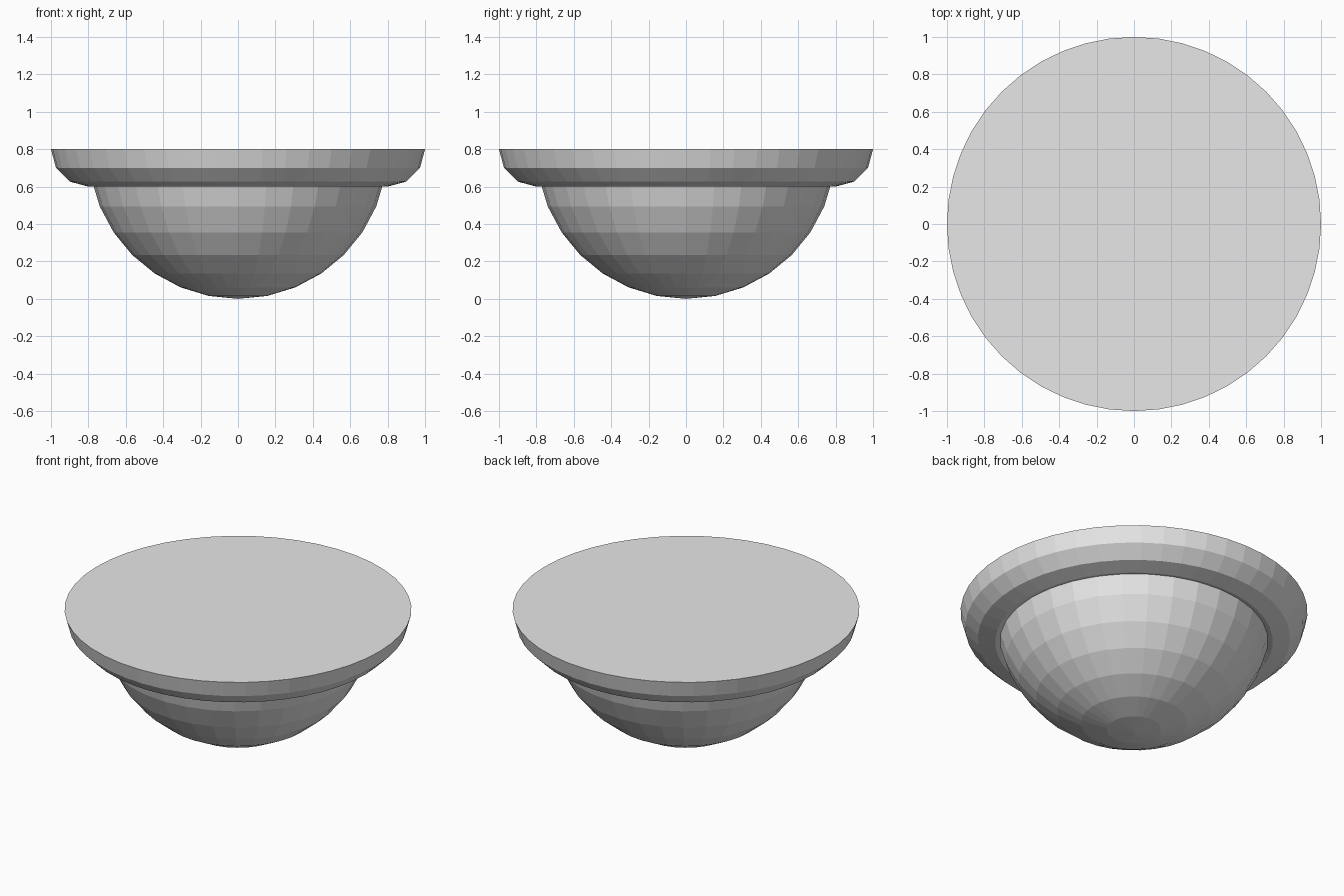
import bpy
import bmesh
from math import sin, cos, pi, tau, radians

if "Cube" in bpy.data.objects:
    bpy.data.objects.remove(bpy.data.objects["Cube"], do_unlink=True)

grey = bpy.data.materials.new("plain grey")
grey.use_nodes = True
grey.diffuse_color = (0.8, 0.8, 0.8, 1)
grey.node_tree.nodes["Principled BSDF"].inputs["Base Color"].default_value = (0.8, 0.8, 0.8, 1)


def lathe(name, profile, sides, cap_top=False):
    """Revolve (radius, height) points, listed from the bottom up, around z."""
    bm = bmesh.new()
    rings = []
    for r, z in profile:
        if r < 1e-5:
            rings.append([bm.verts.new((0, 0, z))] * sides)
        else:
            rings.append([bm.verts.new((r * cos(tau * i / sides), r * sin(tau * i / sides), z))
                          for i in range(sides)])
    for low, high in zip(rings, rings[1:]):
        for i in range(sides):
            j = (i + 1) % sides
            corners = [low[i], low[j], high[j], high[i]]
            bm.faces.new(list(dict.fromkeys(corners)))
    if cap_top:
        bm.faces.new(rings[-1])
    mesh = bpy.data.meshes.new(name)
    bm.to_mesh(mesh)
    bm.free()
    mesh.materials.append(grey)
    obj = bpy.data.objects.new(name, mesh)
    bpy.context.collection.objects.link(obj)
    return obj


TOP = 0.8         # height of the flat top, and the dome radius
RIM = 0.2         # radius of the rim's rounded section

# Hemispherical dome, ending hidden inside the rim
dome = [(TOP * sin(pi * k / 16), TOP - TOP * cos(pi * k / 16)) for k in range(8)]
lathe("dome", dome, 32)

# Rounded rim closed by the flat top
rim = [(TOP + RIM * sin(radians(a)), TOP - RIM * cos(radians(a))) for a in range(-30, 91, 30)]
lathe("rim", rim, 48, cap_top=True)
